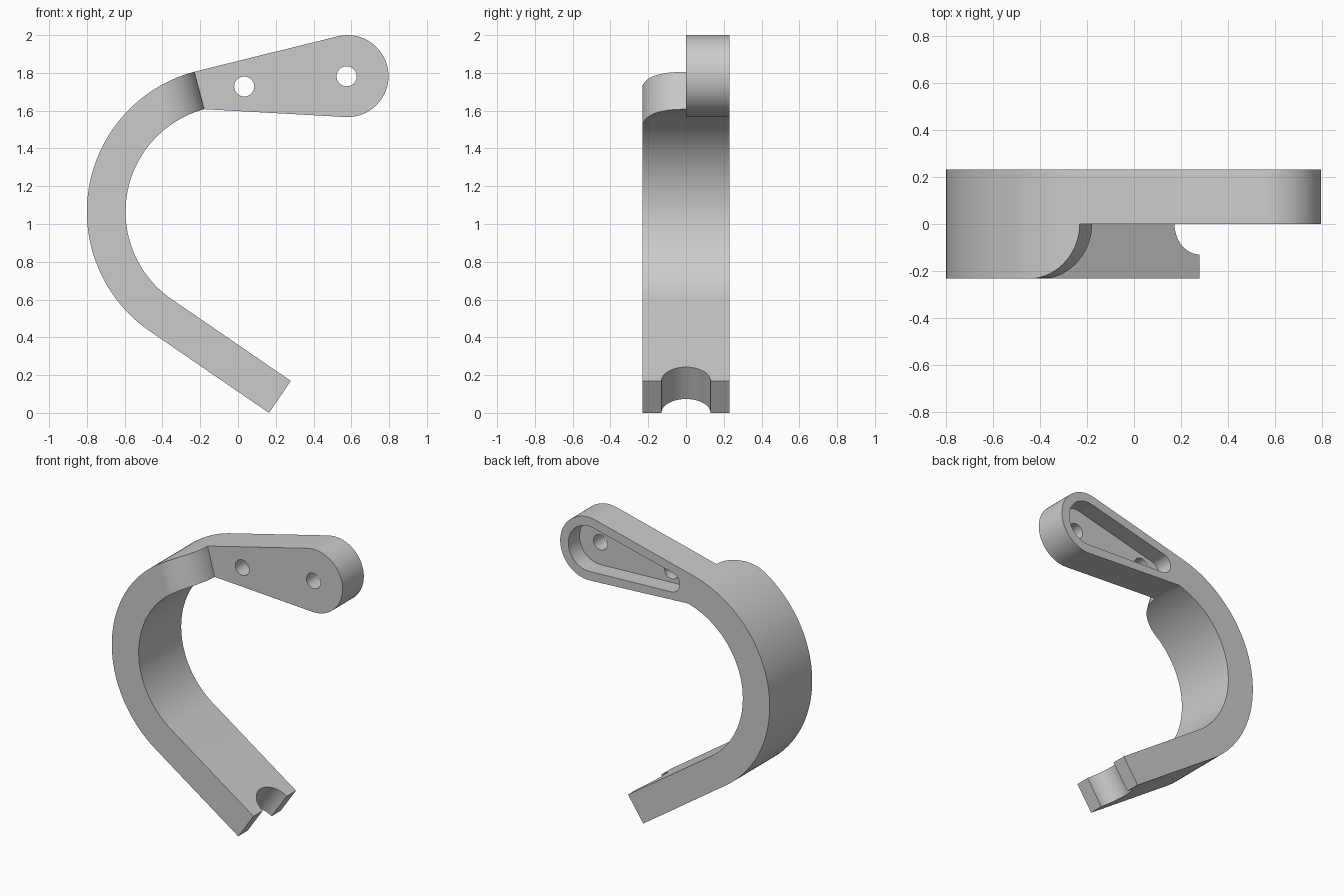
import bpy, bmesh
from math import cos, sin, radians
from mathutils import Vector

if "Cube" in bpy.data.objects:
    bpy.data.objects.remove(bpy.data.objects["Cube"])

HALF = 0.2315                       # half width of the hook
ARC = Vector((-0.033, 1.065))       # bend centre
OUTER, INNER = 0.767, 0.562         # bend radii
BIG = Vector((0.58, 1.783))         # round end of the mounting plate
TOP, BOTTOM = 105, 235.6            # bend end angles
X, Y, Z = Vector((1, 0, 0)), Vector((0, 1, 0)), Vector((0, 0, 1))


def polar(angle):
    return Vector((cos(radians(angle)), sin(radians(angle))))


def arc(centre, r, a0, a1, n):
    return [Vector(centre) + polar(a0 + (a1 - a0) * i / n) * r for i in range(n + 1)]


def prism(name, points, origin, u, v, w, w0, w1):
    """Extrude a flat outline in the u, v plane from w0 to w1 along w."""
    bm = bmesh.new()
    face = bm.faces.new([bm.verts.new(origin + u * p[0] + v * p[1] + w * w0) for p in points])
    top = bmesh.ops.extrude_face_region(bm, geom=[face])["geom"]
    bmesh.ops.translate(bm, vec=w * (w1 - w0),
                        verts=[g for g in top if isinstance(g, bmesh.types.BMVert)])
    bmesh.ops.recalc_face_normals(bm, faces=bm.faces)
    mesh = bpy.data.meshes.new(name)
    bm.to_mesh(mesh)
    bm.free()
    obj = bpy.data.objects.new(name, mesh)
    bpy.context.collection.objects.link(obj)
    return obj


# Hook body: straight leg, bend and tapered plate in one outline
zero = Vector((0, 0, 0))
radial = polar(BOTTOM)
tip = Vector((0.164, 0))
outline = ([tip] + arc(ARC, OUTER, BOTTOM, TOP, 72)
           + arc(BIG, 0.217, 103.6, -92.3, 48)
           + arc(ARC, INNER, TOP, BOTTOM, 72)
           + [tip - radial * (OUTER - INNER)])
hook = prism("hook_body", outline, zero, X, Z, Y, -HALF, HALF)

# Rounded step that leaves the plate only half as wide as the bend
cutters = []
up = Vector((polar(TOP).x, 0, polar(TOP).y))
along = Vector((up.z, 0, -up.x))
corner = ARC + polar(TOP) * OUTER
r = HALF + 0.002
step = arc((-r, 0), r, 0, -90, 24) + [(-r, -0.4), (1.4, -0.4), (1.4, 0)]
cutters.append(prism("step_cutter", step, Vector((corner.x, 0, corner.y)),
                     along, Y, up, -0.6, 0.4))

# Tapered pocket in the back of the plate
pocket = arc(BIG, 0.155, 103.6, -92.3, 40) + arc((-0.045, 1.722), 0.068, -92.3, -256.4, 32)
cutters.append(prism("pocket_cutter", pocket, zero, X, Z, Y, 0.11, 0.4))

# Two screw holes
for centre in ((0.033, 1.728), (0.575, 1.782)):
    cutters.append(prism("hole_cutter", arc(centre, 0.053, 0, 350, 35), zero, X, Z, Y, -0.1, 0.4))

# Half-round notch in the tip of the leg
normal = Vector((radial.x, 0, radial.y))
leg = Vector((-normal.z, 0, normal.x))
cutters.append(prism("notch_cutter", arc((0, 0), 0.13, 0, 352.5, 47),
                     Vector((tip.x, 0, tip.y)), leg, Y, normal, -0.4, 0.2))

for cutter in cutters:
    cutter.hide_render = True
    mod = hook.modifiers.new(cutter.name, "BOOLEAN")
    mod.operation, mod.solver, mod.object = "DIFFERENCE", "EXACT", cutter

# Bake the cuts and drop the cutters
bpy.context.view_layer.update()
baked = bpy.data.meshes.new_from_object(
    hook.evaluated_get(bpy.context.evaluated_depsgraph_get()))
hook.modifiers.clear()
hook.data = baked
for cutter in cutters:
    bpy.data.objects.remove(cutter)

# Plain grey finish
grey = bpy.data.materials.new("plain_grey")
grey.use_nodes = True
grey.diffuse_color = (0.6, 0.6, 0.6, 1)
grey.node_tree.nodes["Principled BSDF"].inputs["Base Color"].default_value = (0.6, 0.6, 0.6, 1)
hook.data.materials.clear()
hook.data.materials.append(grey)

bpy.ops.object.select_all(action="DESELECT")
hook.select_set(True)
bpy.context.view_layer.objects.active = hook
bpy.ops.object.shade_smooth_by_angle(angle=radians(30))
